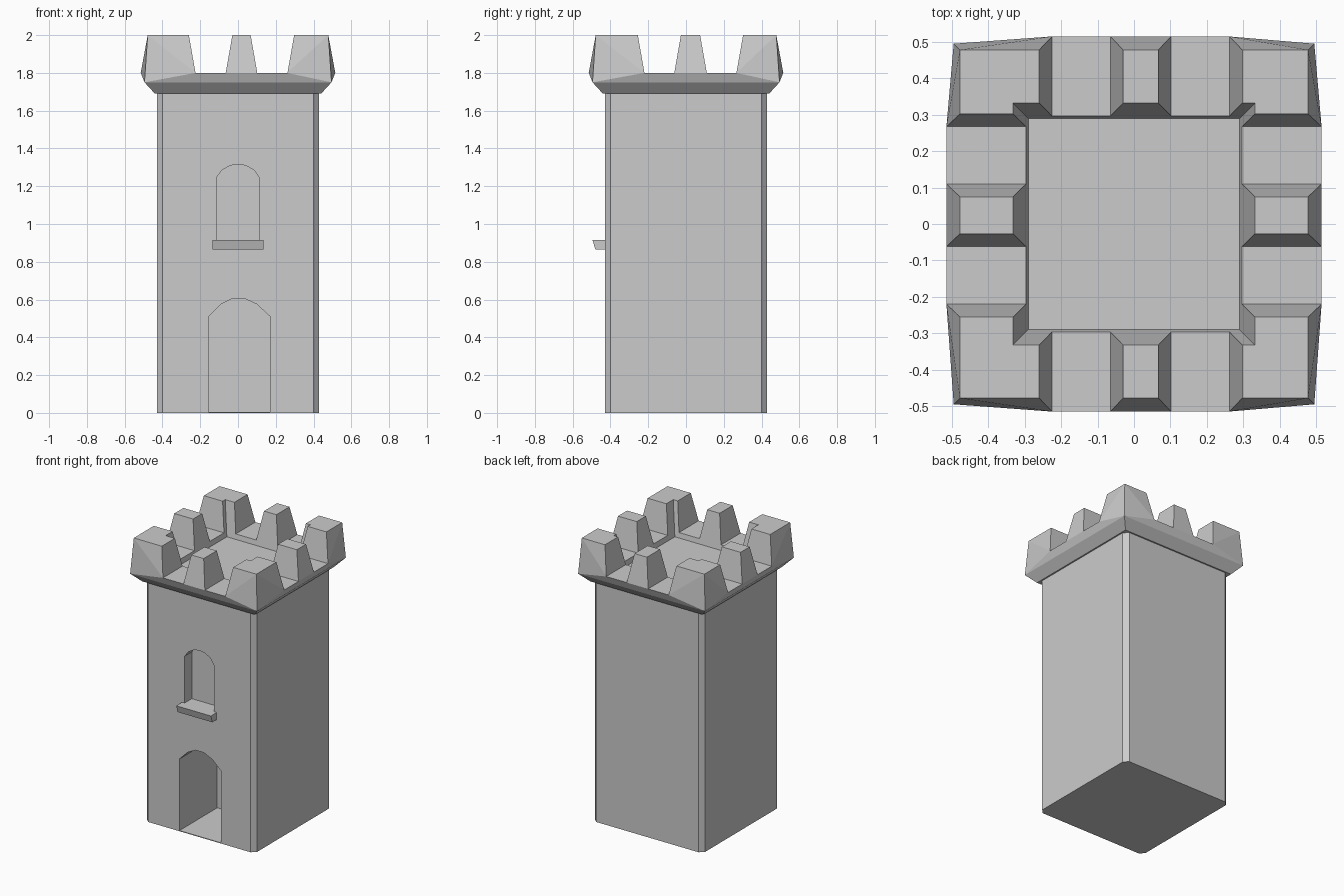
import bpy, bmesh

if "Cube" in bpy.data.objects:
    bpy.data.objects.remove(bpy.data.objects["Cube"])


def hull(name, points):
    """Convex solid around a few points, with flat faces merged."""
    bm = bmesh.new()
    verts = [bm.verts.new(p) for p in points]
    res = bmesh.ops.convex_hull(bm, input=verts)
    junk = {g for g in res["geom_interior"] + res["geom_unused"]
            if isinstance(g, bmesh.types.BMVert) and g.is_valid}
    if junk:
        bmesh.ops.delete(bm, geom=list(junk), context='VERTS')
    bmesh.ops.dissolve_limit(bm, angle_limit=0.005, verts=bm.verts, edges=bm.edges)
    bmesh.ops.recalc_face_normals(bm, faces=bm.faces)
    mesh = bpy.data.meshes.new(name)
    bm.to_mesh(mesh)
    bm.free()
    obj = bpy.data.objects.new(name, mesh)
    bpy.context.collection.objects.link(obj)
    return obj


def square(r, z):
    return [(sx * r, sy * r, z) for sx in (-1, 1) for sy in (-1, 1)]


def cut(target, cutter):
    """Subtract the cutter from the target, then remove the cutter."""
    mod = target.modifiers.new("cut", 'BOOLEAN')
    mod.operation = 'DIFFERENCE'
    mod.solver = 'EXACT'
    mod.object = cutter
    bpy.context.view_layer.objects.active = target
    bpy.ops.object.modifier_apply(modifier=mod.name)
    bpy.data.objects.remove(cutter)


# Tower body: square shaft with chamfered corners
R, C = 0.43, 0.40
ring = [(sx * a, sy * b) for a, b in ((R, C), (C, R))
        for sx in (-1, 1) for sy in (-1, 1)]
body = hull("tower_body", [(x, y, z) for x, y in ring for z in (0, 1.71)])

# Arched door and window recesses
door = [(-0.155, 0.005), (-0.155, 0.51), (-0.09, 0.575), (-0.03, 0.605),
        (0.035, 0.605), (0.1, 0.575), (0.17, 0.51), (0.17, 0.005)]
window = [(-0.115, 0.89), (-0.115, 1.245), (-0.085, 1.285), (-0.04, 1.31),
          (0, 1.315), (0.04, 1.31), (0.085, 1.285), (0.112, 1.245), (0.112, 0.89)]
for profile, back in ((door, -0.01), (window, -0.35)):
    cut(body, hull("recess_cutter", [(x, y, z) for x, z in profile for y in (-0.6, back)]))

# Window sill, leaning slightly outward
hull("window_sill", [(x, y, z) for x in (-0.135, 0.135)
                     for y, z in ((-0.495, 0.915), (-0.48, 0.865),
                                  (-0.34, 0.865), (-0.34, 0.915))])

# Crown: flared collar, bulging slightly along the middle of each side
E = 0.515
bulge = [(a, s * E, 1.8) for a in (-0.225, 0.26) for s in (-1, 1)]
bulge += [(s * E, a, 1.8) for a in (-0.22, 0.267) for s in (-1, 1)]
crown = hull("battlement_crown",
             square(0.44, 1.69) + square(0.495, 1.75) + bulge + square(0.478, 2.0))

# Hollow of the roof, widening upward
cut(crown, hull("roof_cutter", square(0.29, 1.765) + square(0.3409, 2.05)))

# Notches between the merlons, two across each direction
for axis in (0, 1):
    for lo, hi in (((-0.225, -0.065), (0.102, 0.262)),
                   ((-0.22, -0.062), (0.11, 0.267)))[axis]:
        pts = []
        for a, z in ((lo, 1.8), (hi, 1.8), (lo - 0.044, 2.05), (hi + 0.044, 2.05)):
            pts += [(a, s * 0.7, z) if axis == 0 else (s * 0.7, a, z) for s in (-1, 1)]
        cut(crown, hull("notch_cutter", pts))
